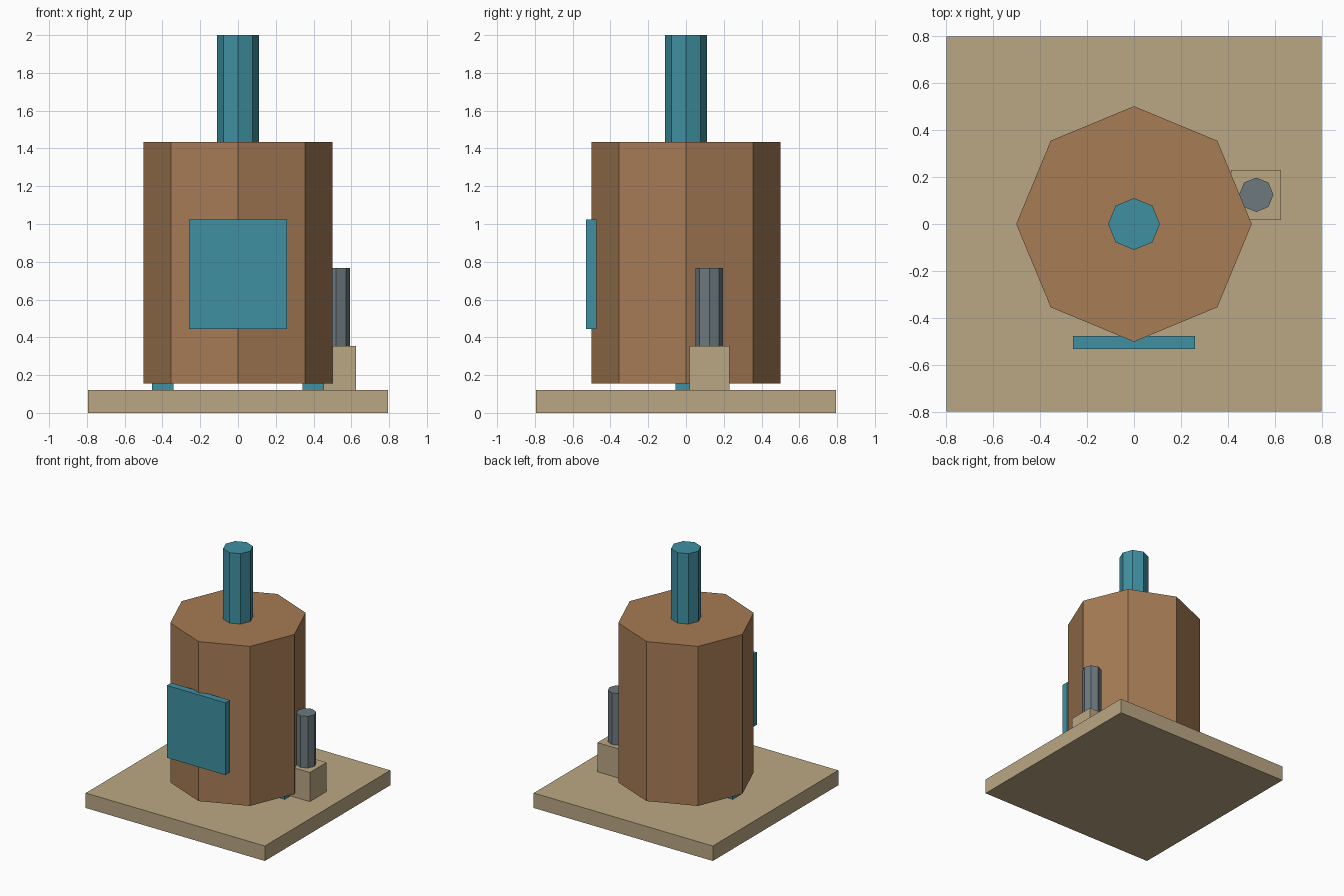
import bpy

if "Cube" in bpy.data.objects:
    bpy.data.objects.remove(bpy.data.objects["Cube"])


def material(name, rgb):
    m = bpy.data.materials.new(name)
    m.diffuse_color = (*rgb, 1)
    m.use_nodes = True
    m.node_tree.nodes["Principled BSDF"].inputs["Base Color"].default_value = m.diffuse_color
    return m


TAN = material("tan", (0.50, 0.39, 0.23))
BROWN = material("brown", (0.38, 0.20, 0.09))
TEAL = material("teal", (0.05, 0.28, 0.36))
SLATE = material("slate", (0.15, 0.19, 0.21))


def finish(name, mat):
    o = bpy.context.object
    o.name = name
    o.data.materials.append(mat)
    return o


def box(name, lo, hi, mat):
    centre = [(a + b) / 2 for a, b in zip(lo, hi)]
    bpy.ops.mesh.primitive_cube_add(size=1, location=centre)
    bpy.context.object.scale = [b - a for a, b in zip(lo, hi)]
    bpy.ops.object.transform_apply(location=False, rotation=False, scale=True)
    return finish(name, mat)


def octagon(name, x, y, radius, z0, z1, mat):
    bpy.ops.mesh.primitive_cylinder_add(
        vertices=8, radius=radius, depth=z1 - z0, location=(x, y, (z0 + z1) / 2))
    return finish(name, mat)


# Base slab
box("base", (-0.795, -0.795, 0), (0.795, 0.795, 0.12), TAN)

# Main drum and the pipe on top
octagon("drum", 0, 0, 0.5, 0.155, 1.435, BROWN)
octagon("top_pipe", 0, 0, 0.11, 1.43, 2.0, TEAL)

# Front panel
box("front_panel", (-0.26, -0.53, 0.445), (0.26, -0.475, 1.025), TEAL)

# Feet between base and drum
for side, x in (("left", -0.398), ("right", 0.398)):
    box(side + "_foot", (x - 0.056, -0.056, 0.12), (x + 0.056, 0.056, 0.16), TEAL)

# Side block with its small post
box("side_block", (0.412, 0.018, 0.12), (0.625, 0.23, 0.354), TAN)
octagon("side_post", 0.519, 0.124, 0.073, 0.35, 0.768, SLATE)
